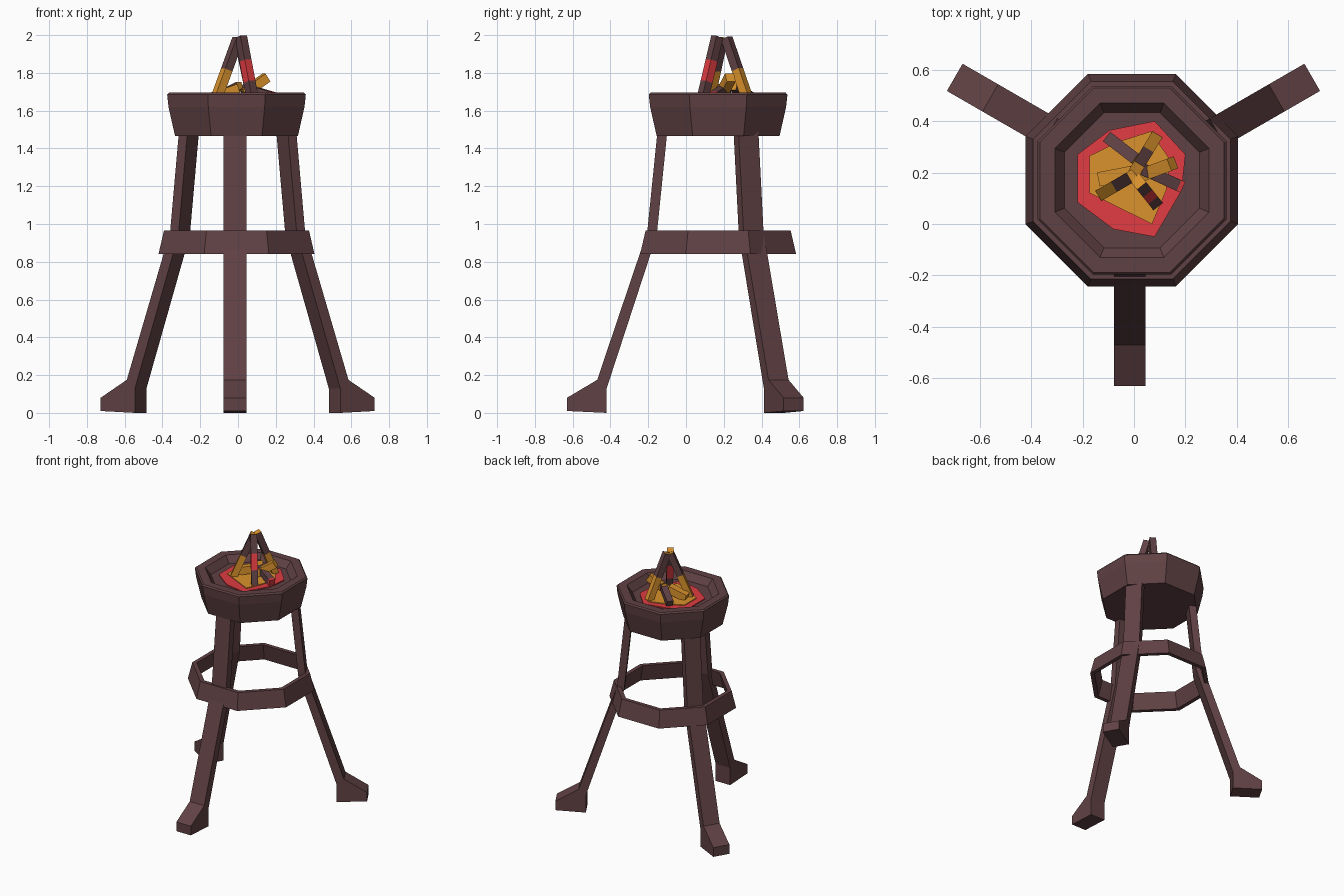
import bpy, bmesh
from math import radians, cos, sin, pi
from mathutils import Vector, Matrix

if "Cube" in bpy.data.objects:
    bpy.data.objects.remove(bpy.data.objects["Cube"], do_unlink=True)

CENTRE = Vector((-0.008, 0.17, 0))


def material(name, rgb):
    m = bpy.data.materials.new(name)
    m.use_nodes = True
    m.diffuse_color = (*rgb, 1)
    m.node_tree.nodes["Principled BSDF"].inputs["Base Color"].default_value = (*rgb, 1)
    return m


WOOD = material("dark_wood", (0.118, 0.053, 0.058))
RED = material("ember_red", (0.75, 0.046, 0.054))
GOLD = material("flame_gold", (0.70, 0.29, 0.026))
ALL = [WOOD, RED, GOLD]


def finish(name, bm, mats):
    bmesh.ops.recalc_face_normals(bm, faces=bm.faces)
    mesh = bpy.data.meshes.new(name)
    bm.to_mesh(mesh)
    bm.free()
    for m in mats:
        mesh.materials.append(m)
    ob = bpy.data.objects.new(name, mesh)
    bpy.context.collection.objects.link(ob)
    return ob


def octagon_turn(name, profile, closed):
    """Sweep (apothem, z) points round eight sides; cap the ends if open."""
    bm = bmesh.new()
    rings = []
    for a, z in profile:
        r = a / cos(pi / 8)
        rings.append([bm.verts.new(CENTRE + Vector((r * cos(t), r * sin(t), z)))
                      for t in (pi / 8 + k * pi / 4 for k in range(8))])
    pairs = list(zip(rings, rings[1:]))
    if closed:
        pairs.append((rings[-1], rings[0]))
    else:
        bm.faces.new(rings[0])
        bm.faces.new(rings[-1])
    for lo, hi in pairs:
        for k in range(8):
            n = (k + 1) % 8
            bm.faces.new((lo[k], lo[n], hi[n], hi[k]))
    return finish(name, bm, [WOOD])


def prism(name, points, shift, mat):
    """Extrude a planar outline along shift."""
    bm = bmesh.new()
    face = bm.faces.new([bm.verts.new(p) for p in points])
    new = bmesh.ops.extrude_face_region(bm, geom=[face])["geom"]
    bmesh.ops.translate(bm, vec=shift, verts=[v for v in new if isinstance(v, bmesh.types.BMVert)])
    if face.is_valid and all(len(e.link_faces) > 2 for e in face.edges):
        bm.faces.remove(face)
    elif not any(abs(f.calc_center_median().dot(shift) - Vector(points[0]).dot(shift)) < 1e-6
                 for f in bm.faces):
        bm.faces.new([v for v in bm.verts if v not in new])
    return finish(name, bm, [mat])


def log(name, start, end, width, bands):
    """Square log whose colour changes along its length: bands of (end fraction, index)."""
    start, end = Vector(start), Vector(end)
    axis = end - start
    rot = axis.to_track_quat("Z", "Y").to_matrix()
    h = width / 2
    bm = bmesh.new()
    rings = []
    for f in [0] + [b[0] for b in bands]:
        rings.append([bm.verts.new(start + axis * f + rot @ Vector((x, y, 0)))
                      for x, y in ((-h, -h), (h, -h), (h, h), (-h, h))])
    for (f, index), lo, hi in zip(bands, rings, rings[1:]):
        for k in range(4):
            n = (k + 1) % 4
            bm.faces.new((lo[k], lo[n], hi[n], hi[k])).material_index = index
    bm.faces.new(rings[0]).material_index = bands[0][1]
    bm.faces.new(rings[-1]).material_index = 2
    finish(name, bm, ALL)


# Bowl with chamfered rim and shallow recess
octagon_turn("bowl", [(0.325, 1.465), (0.36, 1.62), (0.367, 1.685), (0.358, 1.695),
                      (0.30, 1.695), (0.2625, 1.645)], False)

# Flared brace band round the legs
octagon_turn("brace_ring", [(0.413, 0.84), (0.384, 0.965), (0.354, 0.965), (0.383, 0.84)], True)

# Legs: one radial outline with a splayed foot, repeated three times
LEG = [(0.59, 0), (0.80, 0.01), (0.80, 0.08), (0.64, 0.175), (0.375, 0.96),
       (0.314, 1.56), (0.262, 1.56), (0.325, 0.94), (0.59, 0.13)]
for name, angle, cx in (("front_leg", -90, -0.016), ("back_left_leg", 30, 0.0),
                        ("back_right_leg", 150, -0.004)):
    turn = Matrix.Rotation(radians(angle), 3, "Z")
    base = Vector((cx, CENTRE.y, 0))
    prism(name, [base + turn @ Vector((r, -0.061, z)) for r, z in LEG],
          turn @ Vector((0, 0.122, 0)), WOOD)

# Ember bed: red patch with a golden patch on top
RED_BED = [(0.08, 0.40), (0.20, 0.27), (0.185, 0.13), (0.08, -0.05),
           (-0.08, -0.02), (-0.22, 0.085), (-0.22, 0.27), (-0.095, 0.365)]
GOLD_BED = [(0.065, 0.36), (0.14, 0.25), (0.125, 0.13), (0.07, 0.0),
            (-0.173, 0.12), (-0.173, 0.265), (-0.06, 0.32)]
prism("red_embers", [(x, y, 1.644) for x, y in RED_BED], Vector((0, 0, 0.008)), RED)
prism("gold_embers", [(x, y, 1.651) for x, y in GOLD_BED], Vector((0, 0, 0.007)), GOLD)

# Standing logs leaning together
log("front_log", (0.08, 0.085, 1.65), (0.016, 0.165, 1.99), 0.046,
    [(0.3, 0), (0.63, 1), (1, 0)])
log("left_log", (-0.12, 0.12, 1.65), (0.0, 0.19, 1.98), 0.046, [(0.5, 2), (1, 0)])
log("back_log", (0.08, 0.33, 1.65), (0.01, 0.215, 1.985), 0.046, [(0.5, 2), (1, 0)])

# Low logs lying round the base
log("right_dark_log", (0.185, 0.145, 1.675), (0.03, 0.215, 1.72), 0.046, [(0.1, 1), (1, 0)])
log("rear_dark_log", (-0.10, 0.335, 1.675), (0.01, 0.25, 1.73), 0.046, [(1, 0)])
log("right_gold_log", (0.03, 0.19, 1.69), (0.15, 0.235, 1.775), 0.05, [(1, 2)])
log("left_gold_log", (-0.13, 0.175, 1.67), (0.0, 0.20, 1.715), 0.055, [(1, 2)])
